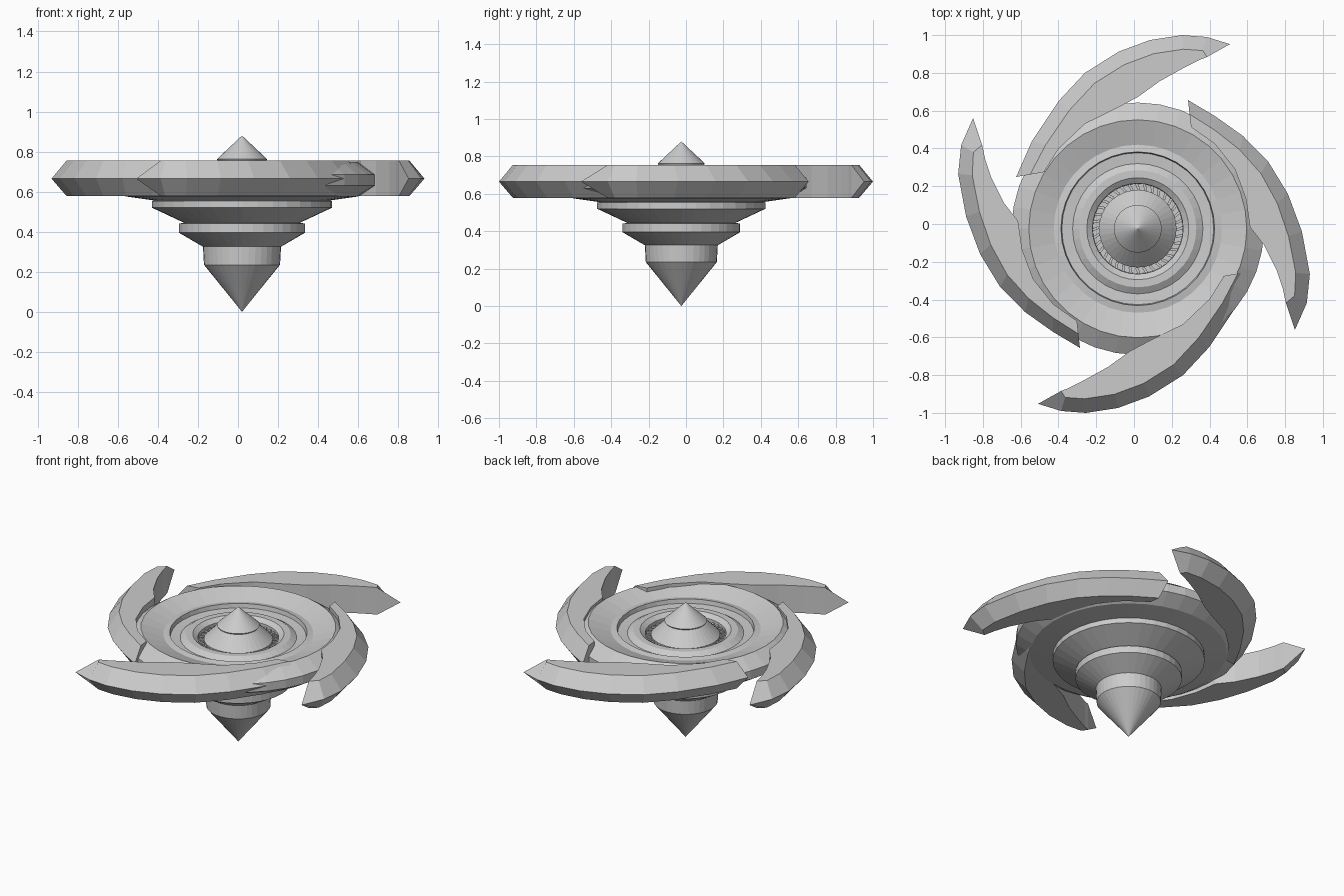
import bpy, bmesh
from math import cos, sin, pi
from mathutils import Vector, Matrix

cube = bpy.data.objects.get("Cube")
if cube:
    bpy.data.objects.remove(cube)

CENTRE = Vector((0.02, -0.025, 0))
SIDES = 36
Z_TOP, Z_MID, Z_LOW = 0.755, 0.665, 0.578

metal = bpy.data.materials.new("plain_grey")
metal.use_nodes = True
GREY = (0.6, 0.6, 0.6, 1)
metal.diffuse_color = GREY
metal.node_tree.nodes["Principled BSDF"].inputs["Base Color"].default_value = GREY


def finish(name, bm):
    """Turn a bmesh into a named, flat-shaded object."""
    bmesh.ops.remove_doubles(bm, verts=bm.verts, dist=0.0005)
    bmesh.ops.recalc_face_normals(bm, faces=bm.faces)
    mesh = bpy.data.meshes.new(name)
    bm.to_mesh(mesh)
    bm.free()
    mesh.materials.append(metal)
    obj = bpy.data.objects.new(name, mesh)
    bpy.context.scene.collection.objects.link(obj)
    return obj


def lathe(name, profile):
    """Revolve (radius, height) points around the spinning axis."""
    bm = bmesh.new()
    verts = [bm.verts.new(CENTRE + Vector((r, 0, z))) for r, z in profile]
    edges = [bm.edges.new(pair) for pair in zip(verts, verts[1:])]
    bmesh.ops.spin(bm, geom=verts + edges, cent=CENTRE, axis=(0, 0, 1),
                   angle=2 * pi, steps=SIDES, use_merge=True)
    return finish(name, bm)


def blade(name, outer, inner, turn):
    """Loft a curved blade with a bevelled outer edge and a pointed end."""
    bm = bmesh.new()
    rings = []
    for k, (o, i) in enumerate(zip(outer, inner)):
        o, i = Vector(o), Vector(i)
        last = k == len(outer) - 1
        top = i.copy() if last else o + (i - o).normalized() * 0.075
        section = [(o, Z_MID), (top, Z_TOP), (i, Z_TOP), (i, Z_LOW), (top, Z_LOW)]
        rings.append([bm.verts.new((p.x, p.y, z)) for p, z in section])
    for a, b in zip(rings, rings[1:]):
        for j in range(5):
            n = (j + 1) % 5
            bm.faces.new((a[j], a[n], b[n], b[j]))
    bm.faces.new(rings[0])
    bm.faces.new(rings[-1])
    bmesh.ops.dissolve_degenerate(bm, dist=0.0005, edges=bm.edges)
    bmesh.ops.rotate(bm, verts=bm.verts, cent=(0, 0, 0), matrix=Matrix.Rotation(turn, 3, 'Z'))
    return finish(name, bm)


# Stepped underside, rim and dished upper face
lathe("body", [
    (0, 0), (0.19, 0.235), (0.195, 0.325), (0.315, 0.395), (0.315, 0.44),
    (0.29, 0.445), (0.45, 0.52), (0.45, 0.553), (0.44, 0.556), (0.58, 0.576),
    (0.668, 0.63), (0.668, 0.685), (0.577, 0.748), (0.445, 0.705),
    (0.407, 0.712), (0.402, 0.685), (0.345, 0.68), (0.31, 0.702),
    (0.27, 0.702), (0.24, 0.68), (0.238, 0.63), (0, 0.63)])

# Pointed cap in the middle, with a fine step part way up
lathe("centre_cone", [
    (0, 0.88), (0.126, 0.762), (0.122, 0.755), (0.205, 0.672), (0.205, 0.63)])

# Ring of small slanted teeth around the cap
bm = bmesh.new()
for k in range(SIDES):
    turn = Matrix.Translation(CENTRE) @ Matrix.Rotation(2 * pi * k / SIDES, 4, 'Z')
    place = Matrix.Translation((0.222, 0, 0.645)) @ Matrix.Rotation(0.4, 4, 'Z')
    bmesh.ops.create_cube(bm, size=1, matrix=turn @ place @ Matrix.Diagonal((0.036, 0.014, 0.04, 1)))
finish("centre_teeth", bm)

# Two blade shapes, each repeated on the opposite side
long_outer = [(-.624, .249), (-.54, .44), (-.40, .65), (-.26, .80), (-.08, .913),
              (.085, .974), (.254, 1.0), (.386, .99), (.508, .952)]
long_inner = [(-.476, .275), (-.40, .397), (-.26, .53), (-.09, .614), (.02, .672),
              (.138, .757), (.27, .83), (.35, .87), (.386, .884)]
short_outer = [(.286, .656), (.429, .571), (.577, .466), (.709, .333), (.815, .159),
               (.889, -.04), (.931, -.265), (.915, -.418), (.852, -.561)]
short_inner = [(.302, .513), (.429, .423), (.534, .291), (.593, .132), (.614, -.016),
               (.688, -.111), (.757, -.25), (.788, -.344), (.804, -.418)]
blade("back_blade", long_outer, long_inner, 0)
blade("front_blade", long_outer, long_inner, pi)
blade("left_blade", short_outer, short_inner, 0)
blade("right_blade", short_outer, short_inner, pi)
